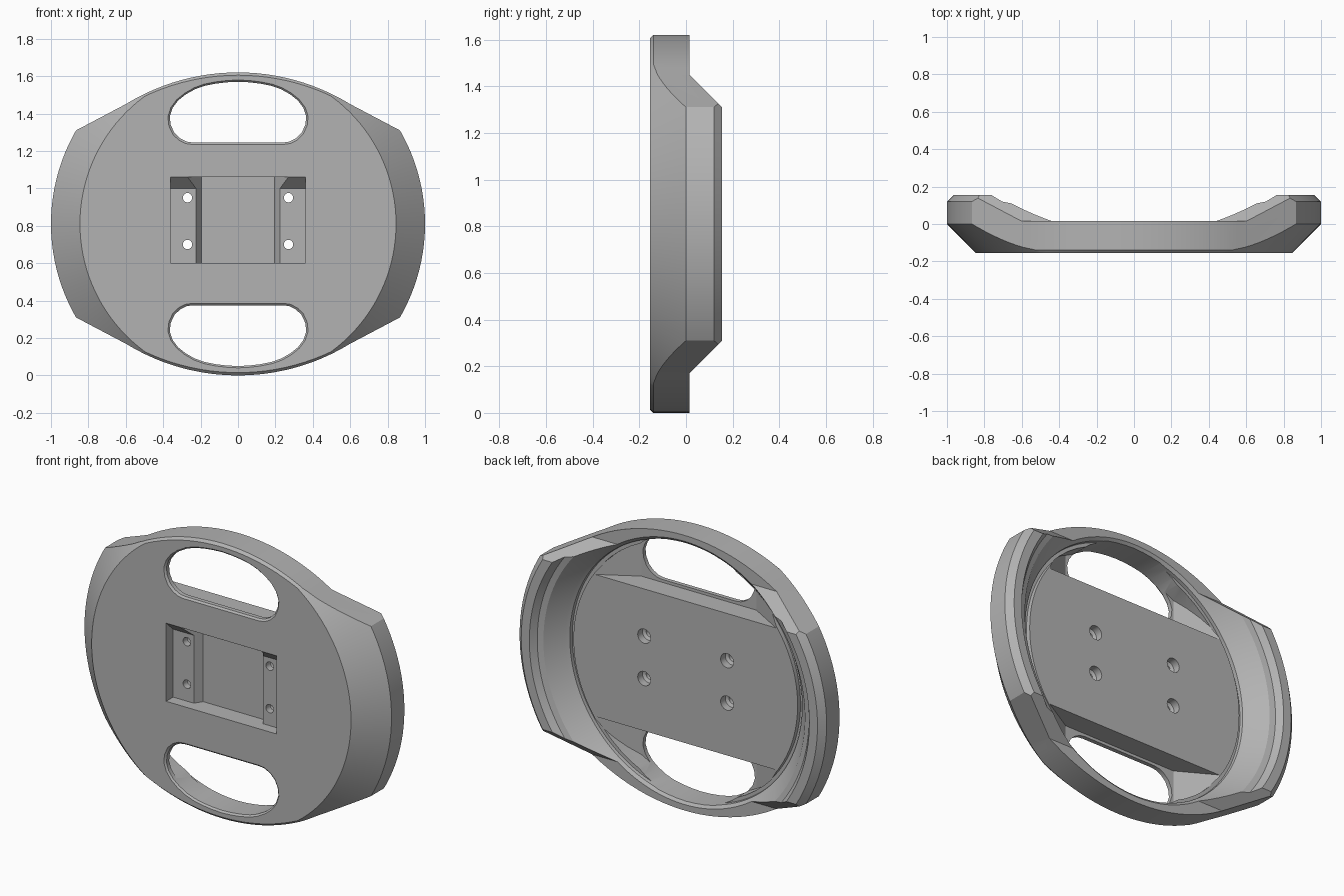
import bpy, bmesh
from math import sin, cos, pi, sqrt, radians
from mathutils import Matrix, Vector

cube = bpy.data.objects.get("Cube")
if cube:
    bpy.data.objects.remove(cube, do_unlink=True)

MID = 0.81  # height of the plate centre

grey = bpy.data.materials.new("plain grey")
grey.use_nodes = True
grey.diffuse_color = (0.45, 0.45, 0.45, 1)
grey.node_tree.nodes["Principled BSDF"].inputs["Base Color"].default_value = grey.diffuse_color


def finish(name, bm):
    bmesh.ops.recalc_face_normals(bm, faces=bm.faces)
    mesh = bpy.data.meshes.new(name)
    bm.to_mesh(mesh)
    bm.free()
    obj = bpy.data.objects.new(name, mesh)
    obj.location.z = MID
    mesh.materials.append(grey)
    bpy.context.collection.objects.link(obj)
    return obj


def loft(name, rings):
    """Closed solid through rings with equal point counts."""
    bm = bmesh.new()
    loops = [[bm.verts.new(p) for p in ring] for ring in rings]
    n = len(loops[0])
    for a, b in zip(loops, loops[1:]):
        for i in range(n):
            j = (i + 1) % n
            bm.faces.new((a[i], a[j], b[j], b[i]))
    bm.faces.new(loops[0])
    bm.faces.new(loops[-1])
    return finish(name, bm)


def revolve(name, profile, steps, x=0, z=0):
    """Spin (depth, radius) points about a front-to-back axis."""
    rings = [[(x + r * cos(2 * pi * i / steps), y, z + r * sin(2 * pi * i / steps))
              for i in range(steps)] for y, r in profile]
    return loft(name, rings)


def combine(obj, cutter, operation="DIFFERENCE"):
    mod = obj.modifiers.new("cut", "BOOLEAN")
    mod.operation = operation
    mod.solver = "EXACT"
    mod.object = cutter
    cutter.hide_render = True
    bpy.context.view_layer.objects.active = obj
    bpy.ops.object.modifier_apply(modifier=mod.name)
    bpy.data.objects.remove(cutter, do_unlink=True)


# Round dish: coned front, raised outer wall, stepped inner wall and central plateau
plate = revolve("mounting_plate", [
    (-0.155, 0.5), (-0.155, 0.845), (0, 1), (0.12, 1), (0.155, 0.965), (0.155, 0.912),
    (0.12, 0.885), (0.11, 0.852), (0.015, 0.775), (0.0, 0.757), (-0.02, 0.755),
    (-0.02, 0.732), (0.004, 0.73), (0.004, 0.5)], 128)

# Shallow top and bottom arcs with straight shoulders, chamfered at the front
R = 1.146
half = [(1.1, 0.5), (0.866, 0.5)]
half += [(x, MID - R + sqrt(R * R - x * x)) for x in [0.6 - 0.05 * i for i in range(25)]]
half += [(-0.866, 0.5), (-1.1, 0.5)]
outline = half + [(-x, -z) for x, z in half]
clamp = loft("outline_clamp", [
    [(x, y, z * (1 - inset / MID)) for x, z in outline]
    for y, inset in ((-0.2, 0.06), (-0.14, 0), (0.3, 0))])
combine(plate, clamp, "INTERSECT")

for side in (1, -1):
    # Ramps bringing the side walls down to the thin handle rims
    ramp = [(0.25, 0.405), (0.015, 0.64), (0.015, 1), (0.25, 1)]
    combine(plate, loft("ramp_cutter", [[(x, y, side * z) for y, z in ramp]
                                        for x in (-1.2, 1.2)]))

    # Rear pocket that deepens from its corners toward the handle opening
    xs = [-0.6, -0.55, -0.5, -0.44, -0.375]
    xs += [-0.3 + 0.05 * i for i in range(13)] + [-x for x in reversed(xs)]
    sections = []
    for x in xs:
        low = 0.01 - 0.13 * min(1, (0.6 - abs(x)) / 0.225)
        top = sqrt(0.735 ** 2 - x * x)
        sections.append([(x, y, side * z) for y, z in
                         ((low, 0.418), (low, top), (0.2, top), (0.2, 0.418))])
    combine(plate, loft("pocket_cutter", sections))

    # Rounded handle opening with a chamfered front edge
    right = [(0.06, 0.757), (0.12, 0.75), (0.18, 0.738), (0.23, 0.72), (0.28, 0.692),
             (0.32, 0.66), (0.35, 0.62), (0.365, 0.575), (0.36, 0.53), (0.34, 0.487),
             (0.31, 0.458), (0.275, 0.44), (0.24, 0.435)]
    ring = [(0, 0.76)] + right + [(-x, z) for x, z in reversed(right)]
    combine(plate, loft("handle_cutter", [
        [(x * (1 + g / 0.365), y, side * (0.6 + (z - 0.6) * (1 + g / 0.165))) for x, z in ring]
        for y, g in ((-0.2, 0.055), (-0.145, 0), (0.3, 0))]))

# Front recess with a sloped upper wall over the two screw pads
recess = [(-0.2, -0.21), (-0.09, -0.21), (-0.09, 0.19), (-0.2, 0.292)]
combine(plate, loft("recess_cutter", [[(x, y, z) for y, z in recess] for x in (-0.36, 0.36)]))

# Deeper central channel with slanted sides
channel = [(0.195, -0.045), (0.225, -0.09), (0.3, -0.2)]
channel += [(-x, y) for x, y in reversed(channel)]
combine(plate, loft("channel_cutter", [[(x, y, z) for x, y in channel] for z in (-0.21, 0.25)]))

# Four screw holes, wider at the back
for x in (-0.27, 0.27):
    for z in (-0.11, 0.14):
        combine(plate, revolve("screw_hole_cutter", [
            (-0.12, 0.025), (-0.05, 0.025), (-0.04, 0.042), (0.1, 0.042)], 24, x, z))

bpy.ops.object.select_all(action="DESELECT")
plate.select_set(True)
bpy.context.view_layer.objects.active = plate
bpy.ops.object.shade_smooth_by_angle(angle=radians(25))
